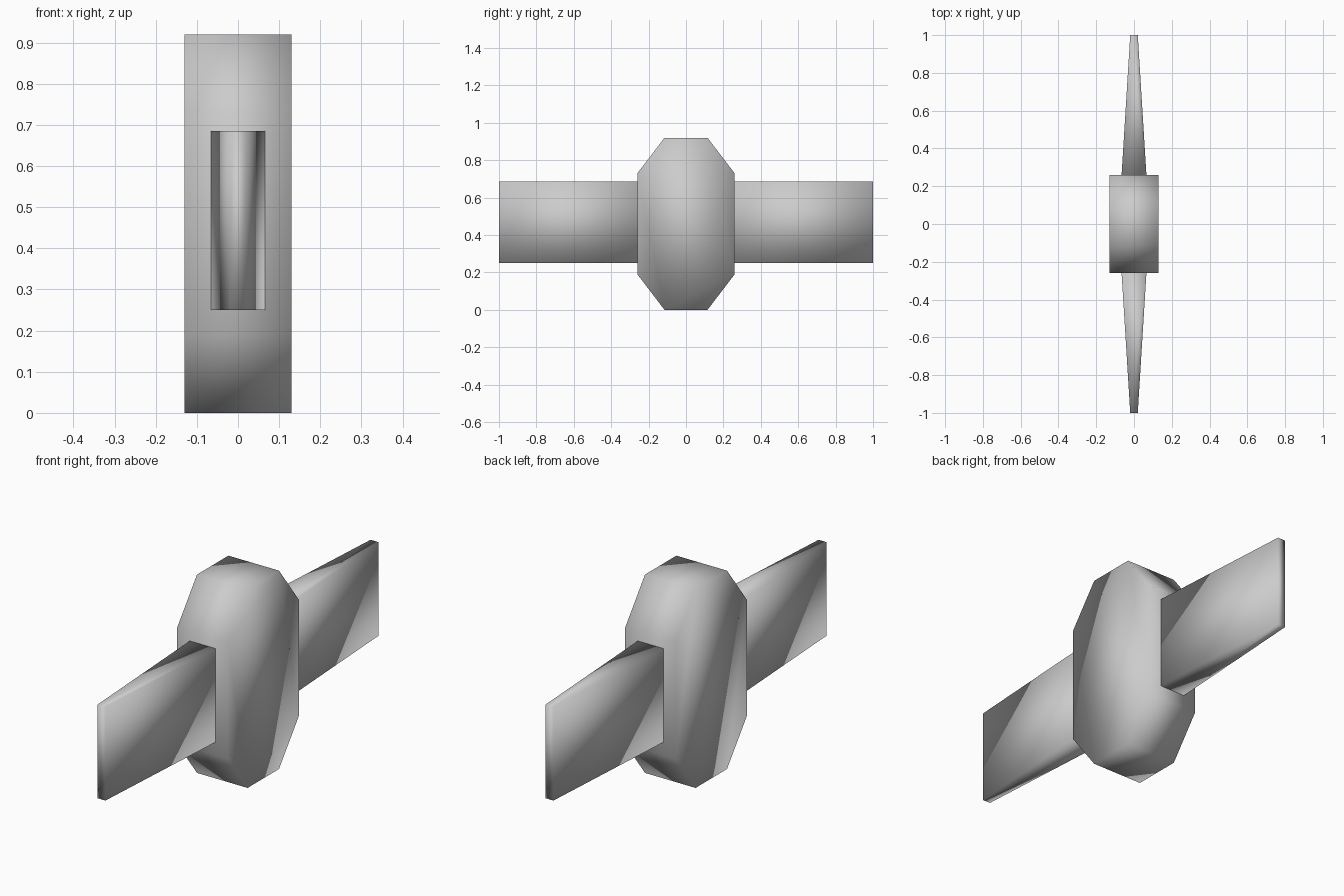
import bpy
import bmesh

cube = bpy.data.objects.get("Cube")
if cube:
    bpy.data.objects.remove(cube, do_unlink=True)

# Single grey material
grey = bpy.data.materials.new("plain_grey")
grey.use_nodes = True
colour = (0.6, 0.6, 0.6, 1)
grey.diffuse_color = colour
grey.node_tree.nodes["Principled BSDF"].inputs["Base Color"].default_value = colour


def loft(name, start, end):
    """Solid between two matching rings of points, softly shaded throughout."""
    bm = bmesh.new()
    a = [bm.verts.new(p) for p in start]
    b = [bm.verts.new(p) for p in end]
    bm.faces.new(a)
    bm.faces.new(b)
    for i in range(len(a)):
        j = (i + 1) % len(a)
        bm.faces.new((a[i], a[j], b[j], b[i]))
    bmesh.ops.recalc_face_normals(bm, faces=bm.faces)
    for face in bm.faces:
        face.smooth = True
    mesh = bpy.data.meshes.new(name)
    bm.to_mesh(mesh)
    bm.free()
    mesh.materials.append(grey)
    obj = bpy.data.objects.new(name, mesh)
    bpy.context.collection.objects.link(obj)
    return obj


# Hub: tall eight-sided prism
half = [(0.115, 0), (0.26, 0.19), (0.26, 0.73), (0.115, 0.92)]
outline = half + [(-y, z) for y, z in reversed(half)]
loft("hub", [(-0.13, y, z) for y, z in outline], [(0.13, y, z) for y, z in outline])


# Blades: flat bars that thin towards the tip
def blade_ring(width, y):
    return [(-width, y, 0.25), (width, y, 0.25), (width, y, 0.685), (-width, y, 0.685)]


for name, side in (("front_blade", -1), ("back_blade", 1)):
    loft(name, blade_ring(0.067, side * 0.24), blade_ring(0.02, side))
